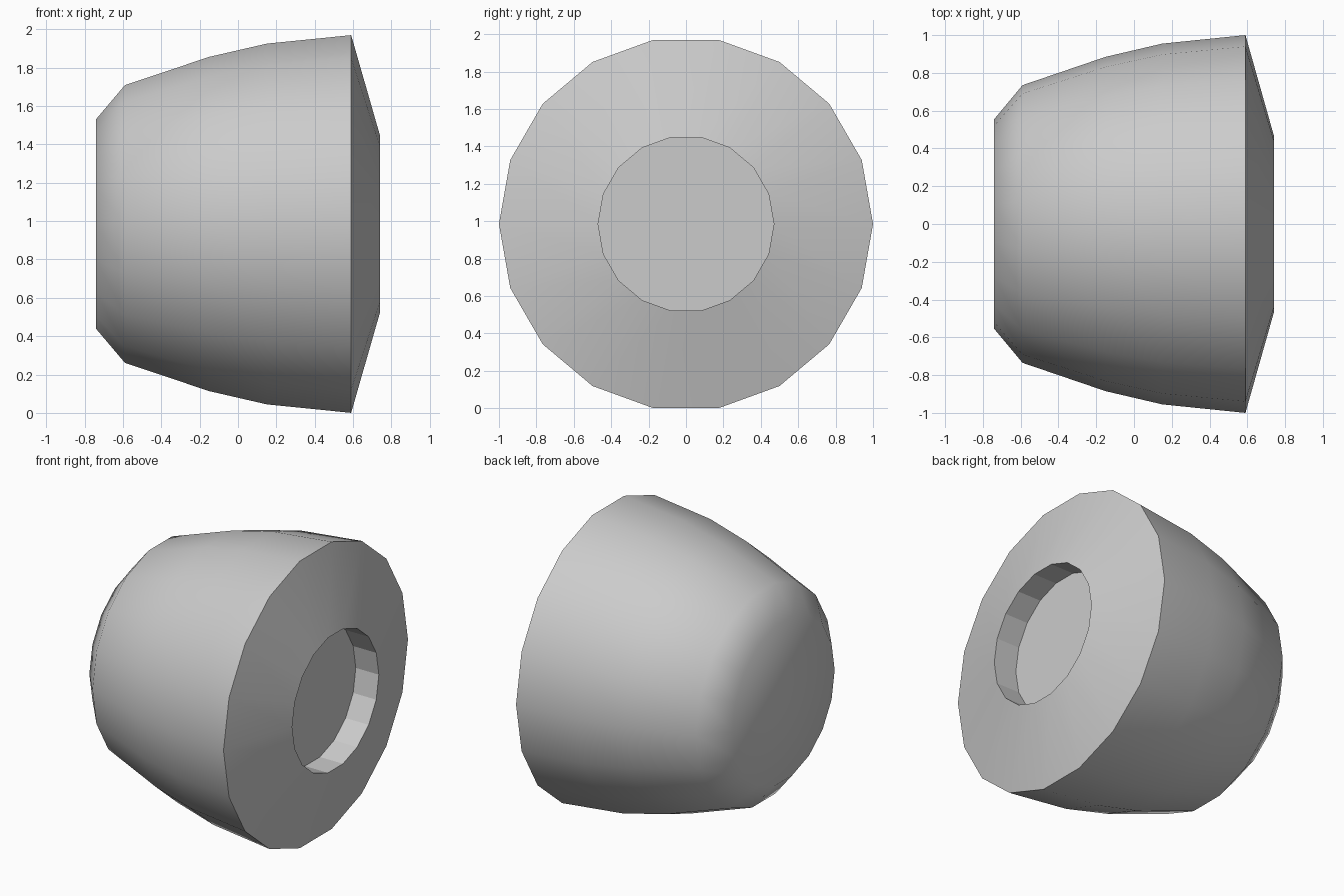
import bpy
import bmesh
from math import cos, sin, tau

cube = bpy.data.objects.get("Cube")
if cube:
    bpy.data.objects.remove(cube, do_unlink=True)

SIDES = 18
CENTRE_Z = 0.985

grey = bpy.data.materials.new("light grey")
colour = (0.6, 0.6, 0.6, 1.0)
grey.diffuse_color = colour
grey.use_nodes = True
grey.node_tree.nodes["Principled BSDF"].inputs["Base Color"].default_value = colour

# Turned profile along x: (x, radius), from the closed end to the recess floor
profile = [(-0.74, 0.555), (-0.59, 0.735), (-0.15, 0.885), (0.15, 0.955),
           (0.59, 1.0), (0.74, 0.47), (0.565, 0.47)]
FLANGE, RIM, FLOOR = 4, 5, 6

bm = bmesh.new()
rings = [[bm.verts.new((x, r * cos(tau * i / SIDES), CENTRE_Z + r * sin(tau * i / SIDES)))
          for i in range(SIDES)] for x, r in profile]

# Walls: the shell and front cone are smooth, the recess is faceted
for k in range(len(rings) - 1):
    a, b = rings[k], rings[k + 1]
    for i in range(SIDES):
        j = (i + 1) % SIDES
        face = bm.faces.new((a[i], a[j], b[j], b[i]))
        face.smooth = k < RIM

# Closed end and recess floor
bm.faces.new(rings[0]).smooth = True
bm.faces.new(rings[FLOOR])
bmesh.ops.recalc_face_normals(bm, faces=bm.faces)

# Hard edges around the flange and the recess
for k in (FLANGE, RIM, FLOOR):
    for i in range(SIDES):
        bm.edges.get((rings[k][i], rings[k][(i + 1) % SIDES])).smooth = False

mesh = bpy.data.meshes.new("cup_body")
bm.to_mesh(mesh)
bm.free()
mesh.materials.append(grey)
body = bpy.data.objects.new("cup_body", mesh)
bpy.context.collection.objects.link(body)
